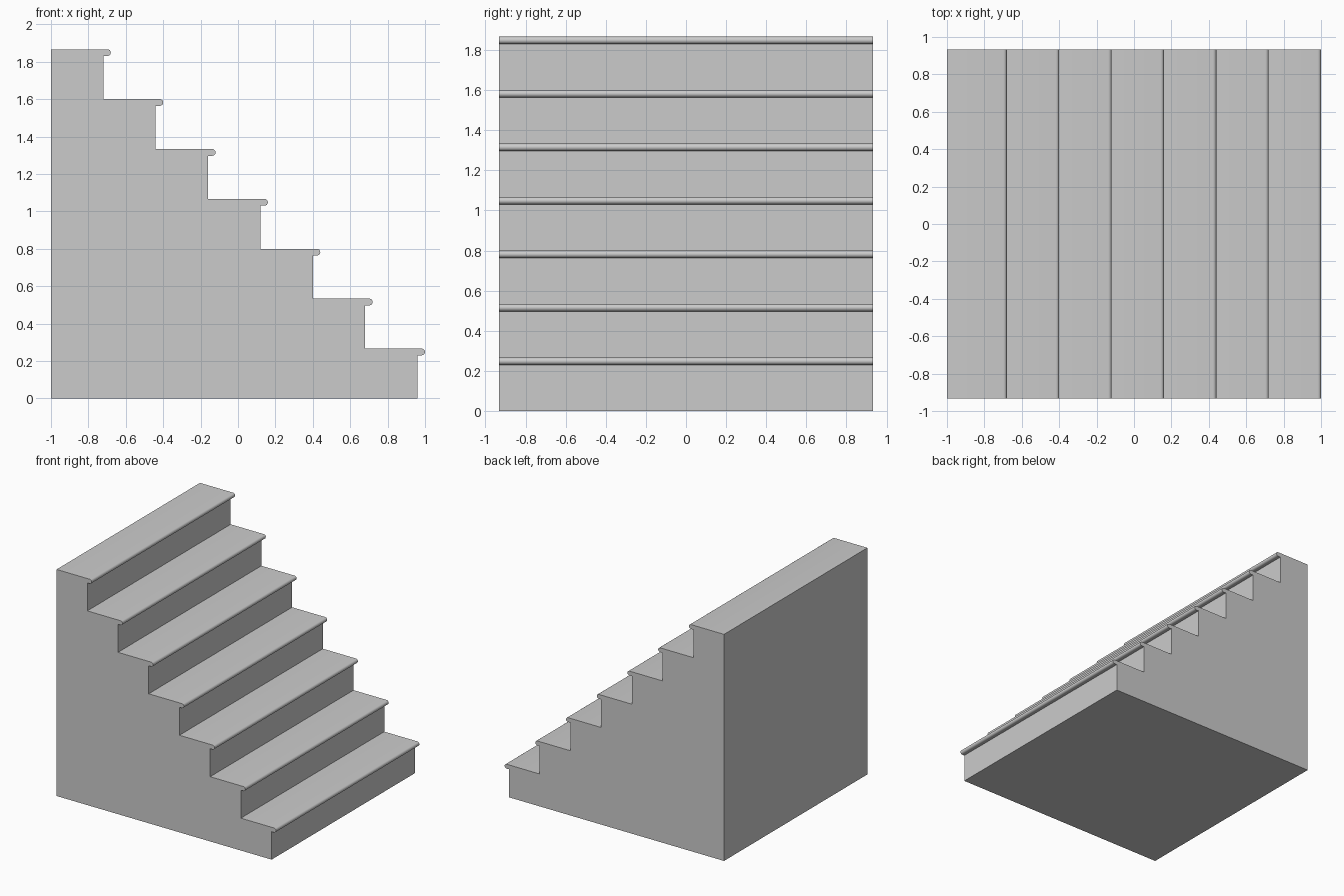
import bpy, bmesh, math

if "Cube" in bpy.data.objects:
    bpy.data.objects.remove(bpy.data.objects["Cube"])

STEPS, RUN, OVER = 7, 0.28, 0.04
RISE = RUN * 20 / 21
WIDTH = RISE * STEPS
NOSE_R = 0.018
SEGS = 8


def step_profile():
    """Side outline of the solid flight: risers, half-round nosings, treads."""
    pts = [(-1.0, 0.0), (1.0 - OVER, 0.0)]
    for i in range(STEPS):
        riser = 1.0 - OVER - i * RUN
        top = (i + 1) * RISE
        cx, cz = riser + OVER - NOSE_R, top - NOSE_R
        pts.append((riser, top - 2 * NOSE_R))
        # rounded nosing, from underside to tread
        for k in range(SEGS + 1):
            a = -math.pi / 2 + math.pi * k / SEGS
            pts.append((cx + NOSE_R * math.cos(a), cz + NOSE_R * math.sin(a)))
        # back of the tread meets the next riser
        pts.append((riser - RUN, top))
    pts[-1] = (-1.0, STEPS * RISE)
    return pts


# staircase: outline extruded across the width
bm = bmesh.new()
face = bm.faces.new([bm.verts.new((x, -WIDTH / 2, z)) for x, z in step_profile()])
new = bmesh.ops.extrude_face_region(bm, geom=[face])["geom"]
bmesh.ops.translate(bm, vec=(0, WIDTH, 0),
                    verts=[g for g in new if isinstance(g, bmesh.types.BMVert)])
bmesh.ops.recalc_face_normals(bm, faces=bm.faces)
mesh = bpy.data.meshes.new("staircase")
bm.to_mesh(mesh)
bm.free()
stairs = bpy.data.objects.new("staircase", mesh)
bpy.context.collection.objects.link(stairs)

# smooth nosings, crisp corners
bpy.context.view_layer.objects.active = stairs
stairs.select_set(True)
bpy.ops.object.shade_smooth_by_angle(angle=math.radians(30))
